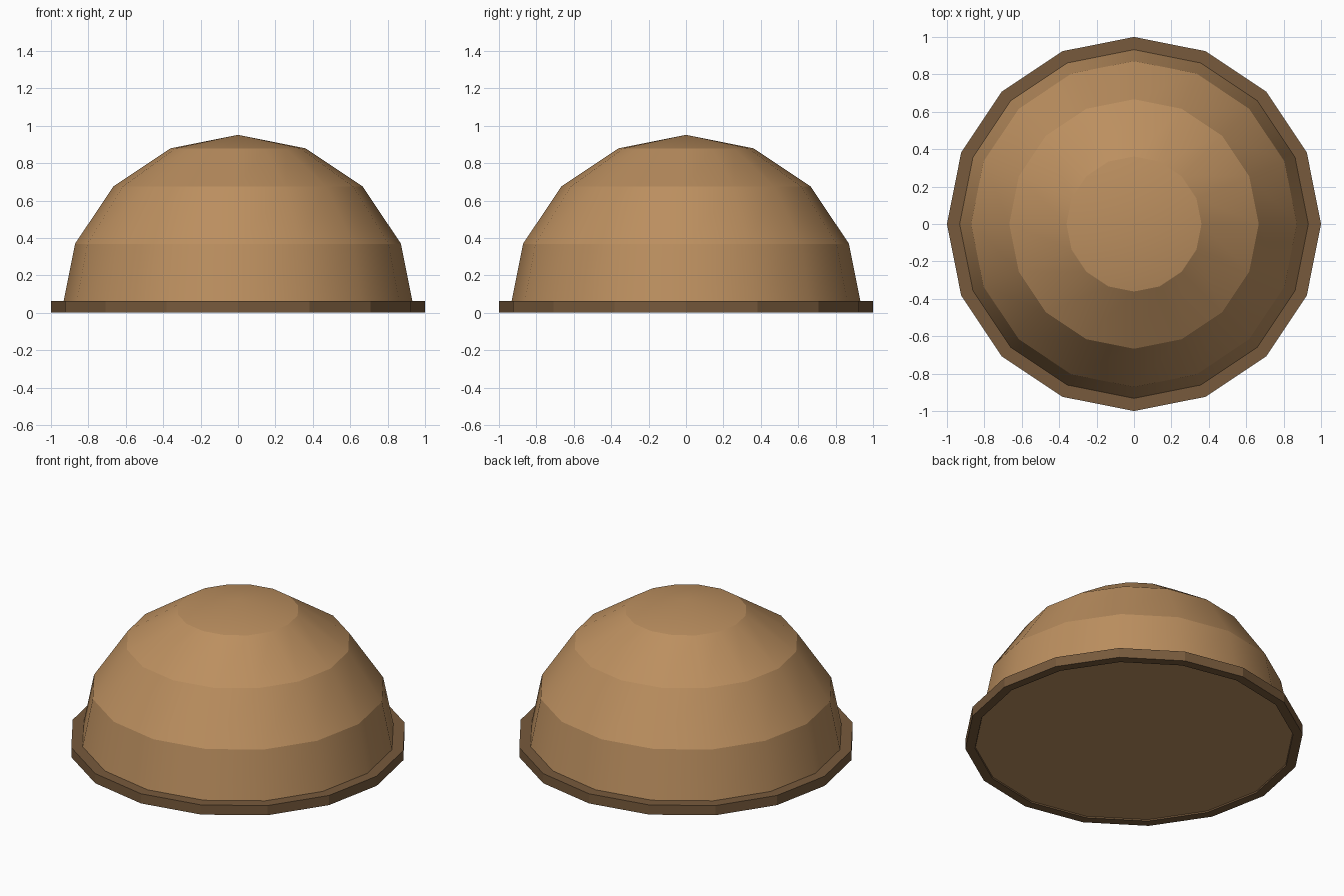
import bpy, bmesh, math

if "Cube" in bpy.data.objects:
    bpy.data.objects.remove(bpy.data.objects["Cube"])

SIDES = 16
RADIUS = 0.943   # dome sphere radius
BASE = 0.008     # height of the dome's flat underside


def material(name, rgb):
    m = bpy.data.materials.new(name)
    m.diffuse_color = (*rgb, 1.0)
    m.use_nodes = True
    m.node_tree.nodes["Principled BSDF"].inputs["Base Color"].default_value = m.diffuse_color
    return m


def lathe(name, profile, mat, closed=False):
    """Spin a profile of (radius, height) points into a faceted solid."""
    bm = bmesh.new()
    rings = []
    for r, z in profile:
        if r < 1e-6:
            rings.append([bm.verts.new((0, 0, z))] * SIDES)
        else:
            rings.append([bm.verts.new((r * math.cos(math.tau * i / SIDES),
                                        r * math.sin(math.tau * i / SIDES), z))
                          for i in range(SIDES)])
    pairs = list(zip(rings, rings[1:] + rings[:1])) if closed else list(zip(rings, rings[1:]))
    for a, b in pairs:
        for i in range(SIDES):
            j = (i + 1) % SIDES
            bm.faces.new(list(dict.fromkeys((a[i], a[j], b[j], b[i]))))
    if not closed:
        bm.faces.new(rings[0][::-1])
    bmesh.ops.recalc_face_normals(bm, faces=bm.faces)
    mesh = bpy.data.meshes.new(name)
    bm.to_mesh(mesh)
    bm.free()
    mesh.materials.append(mat)
    obj = bpy.data.objects.new(name, mesh)
    bpy.context.collection.objects.link(obj)
    return obj


light_brown = material("light brown", (0.50, 0.275, 0.115))
dark_brown = material("dark brown", (0.185, 0.102, 0.045))

# Dome: half a sphere in four bands, smooth around, creased between bands
angles = [math.radians(22.5 * k) for k in range(5)]
dome = lathe("dome", [(RADIUS * math.cos(a), BASE + RADIUS * math.sin(a)) for a in angles],
             light_brown)
for p in dome.data.polygons:
    p.use_smooth = True
for e in dome.data.edges:
    z1, z2 = (dome.data.vertices[v].co.z for v in e.vertices)
    e.use_edge_sharp = abs(z1 - z2) < 1e-5

# Rim: flat-sided ring around the foot of the dome
lathe("rim", [(1.0, 0.0), (1.0, 0.063), (0.92, 0.063), (0.943, 0.0)], dark_brown, closed=True)
